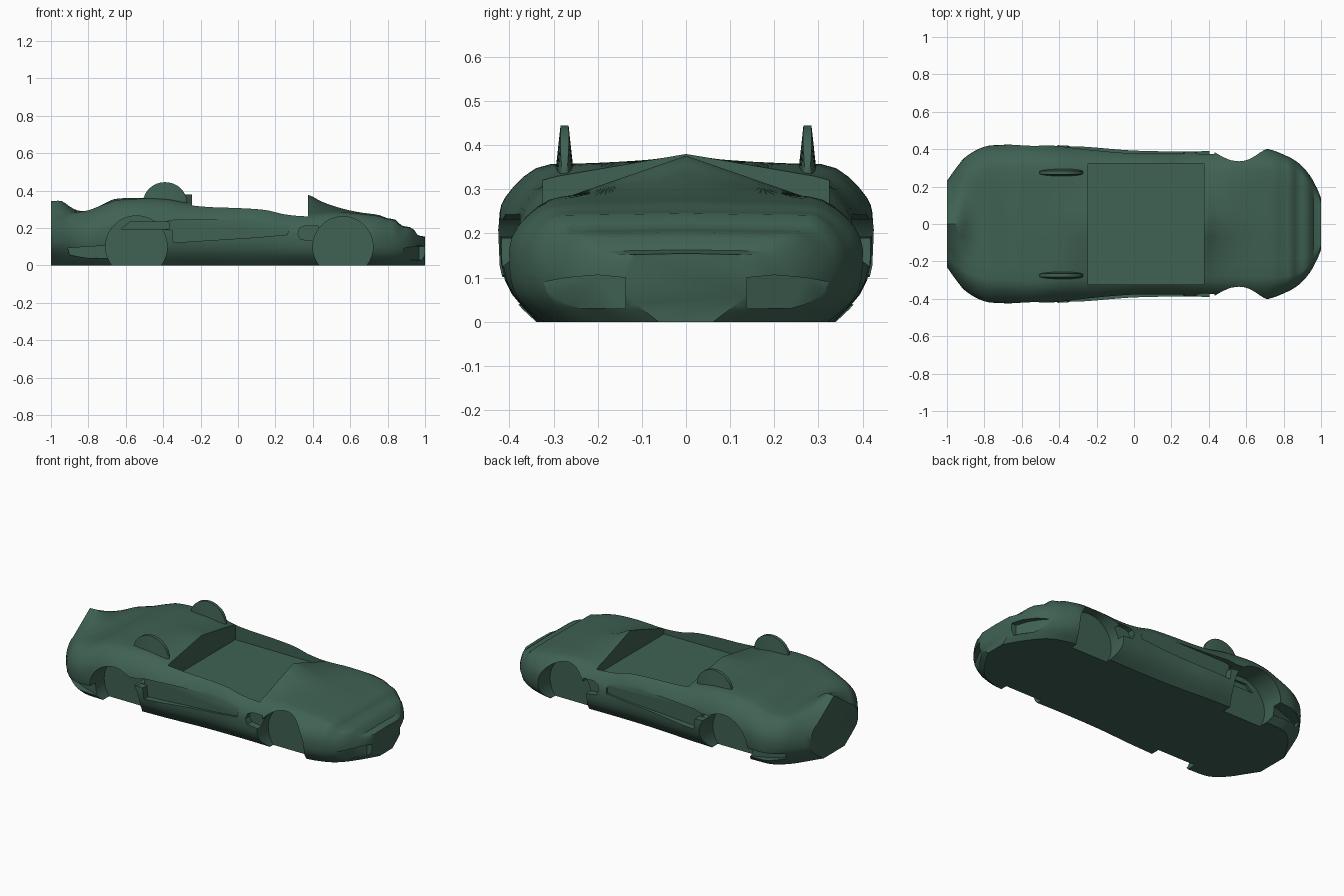
import bpy, bmesh, math

if "Cube" in bpy.data.objects:
    bpy.data.objects.remove(bpy.data.objects["Cube"])

green = bpy.data.materials.new("dark green")
green.diffuse_color = (0.05, 0.12, 0.086, 1)
green.use_nodes = True
green.node_tree.nodes["Principled BSDF"].inputs["Base Color"].default_value = green.diffuse_color


def make_object(name, verts, faces):
    me = bpy.data.meshes.new(name)
    bm = bmesh.new()
    vs = [bm.verts.new(v) for v in verts]
    for f in faces:
        bm.faces.new([vs[i] for i in f])
    bmesh.ops.recalc_face_normals(bm, faces=bm.faces)
    bm.to_mesh(me)
    bm.free()
    ob = bpy.data.objects.new(name, me)
    bpy.context.collection.objects.link(ob)
    me.materials.append(green)
    return ob


def loft(rings, start=0):
    """Faces joining equal closed rings, with both ends capped."""
    n, m = len(rings[0]), len(rings)
    faces = []
    for i in range(m - 1):
        for j in range(n):
            a, b = start + i * n + j, start + i * n + (j + 1) % n
            faces.append((a, b, b + n, a + n))
    last = start + (m - 1) * n
    return faces + [range(start, start + n), range(last, last + n)]


def curve(keys, x):
    """Smooth interpolation through (x, value) keys."""
    n = len(keys)
    i = max(j for j in range(n - 1) if j == 0 or keys[j][0] <= x)

    def slope(j):
        a, b = keys[max(j - 1, 0)], keys[min(j + 1, n - 1)]
        return (b[1] - a[1]) / (b[0] - a[0])
    (x0, v0), (x1, v1) = keys[i], keys[i + 1]
    h = x1 - x0
    t = (x - x0) / h
    return ((2*t**3 - 3*t*t + 1) * v0 + (t**3 - 2*t*t + t) * h * slope(i)
            + (3*t*t - 2*t**3) * v1 + (t**3 - t*t) * h * slope(i + 1))


def prism_pair(name, outline, inner, outer):
    """Closed prisms on both sides; inner/outer map an outline point to 3D."""
    verts, faces = [], []
    for s in (1, -1):
        rings = [[f(*p) for p in outline] for f in (inner, outer)]
        faces += loft(rings, len(verts))
        verts += [(x, s * y, z) for r in rings for x, y, z in r]
    return make_object(name, verts, faces)


# Body: half width, centre height and shoulder height along the length
WIDTH = [(-1, .23), (-.95, .30), (-.9, .358), (-.8, .412), (-.7, .422), (-.55, .434), (-.4, .42),
         (-.25, .412), (0, .392), (.3, .387), (.56, .395), (.7, .402), (.8, .37), (.88, .325),
         (.94, .26), (.98, .19), (1, .14)]
TOP = [(-1, .345), (-.94, .343), (-.9, .315), (-.86, .295), (-.8, .292), (-.72, .328), (-.66, .355),
       (-.5, .362), (-.25, .38), (.37, .377), (.45, .34), (.55, .306), (.65, .284), (.75, .27),
       (.8, .252), (.845, .243), (.87, .215), (.905, .207), (.935, .197), (.96, .163), (1, .155)]
SHOULDER = [(-1, .23), (-.9, .275), (-.8, .295), (-.72, .325), (-.64, .35), (-.4, .355), (-.25, .33),
            (-.15, .325), (0, .326), (.15, .317), (.25, .293), (.37, .281), (.56, .283), (.75, .264),
            (.8, .248), (.845, .239), (.87, .211), (.905, .203), (.935, .193), (.96, .16), (1, .152)]
SIDE = [(.80, 0), (.875, .03), (.94, .062), (.98, .095), (1, .135), (1.003, .175), (1, .215),
        (.98, .25), (.945, .28), (.90, .305), (.85, .327), (.785, .346), (.71, .355)]

rings = []
stations = 100
for i in range(stations + 1):
    x = -1 + 2 * i / stations
    w, t, s = (curve(k, x) for k in (WIDTH, TOP, SHOULDER))
    # Lower edge tucks inwards at the nose and tail, upper nose gets squarer
    tuck = .45 * max(0, (abs(x) - .8) / .2) ** 2
    square = .4 * min(1, max(0, (x - .72) / .18))
    half = []
    for u, v in SIDE:
        if v > .2:
            u += (1 - u) * square
        half.append((u * w * (1 - tuck * max(0, 1 - v / .15)), v * s / .355))
    edge = half[-1][0]
    half += [(edge * (1 - f), s + (t - s) * f) for f in (.25, .5, .75)]
    ring = half + [(0, t)] + [(-y, z) for y, z in reversed(half)]
    rings.append([(x, y, z) for y, z in ring])
body = make_object("car_body", [v for r in rings for v in r], loft(rings))


# Wheel arch cutters
def circle(cx, cz, r, k=48):
    return [(cx + r * math.cos(2 * math.pi * i / k), cz + r * math.sin(2 * math.pi * i / k))
            for i in range(k)]


def flat(y):
    return lambda x, z: (x, y, z)


out = flat(.6)
cutters = [
    prism_pair("rear_arch_cutter", circle(-.543, .1, .165), flat(.28), out),
    prism_pair("front_arch_cutter", circle(.561, .1, .161), flat(.28), out),
    # Long side scoop and the ducts beside the arches
    prism_pair("side_scoop_cutter", [(-.39, .232), (-.34, .243), (.1, .244), (.22, .231), (.27, .208),
                                     (.265, .165), (.1, .15), (-.345, .122), (-.352, .19), (-.39, .192)],
               flat(.376), out),
    prism_pair("rear_duct_cutter", [(-.625, .194), (-.37, .194), (-.37, .232), (-.575, .234)],
               flat(.265), out),
    prism_pair("front_duct_cutter", [(.32, .17), (.335, .14), (.43, .128), (.43, .212), (.36, .212), (.33, .2)],
               flat(.345), out),
    # Rear side slots
    prism_pair("rear_slot_cutter", [(-.91, .093), (-.8, .1), (-.68, .107), (-.68, .036), (-.8, .04), (-.9, .055)],
               lambda x, z: (x, .365 + (x + .7) * .3, z), out),
    # Nose lamp recesses
    prism_pair("lamp_cutter", [(.137, .1), (.2, .106), (.27, .1), (.323, .09), (.31, .055), (.29, .037), (.24, .03), (.137, .03)],
               lambda y, z: (.965 - (y - .14) * .47, y, z), lambda y, z: (1.2, y, z)),
]

# Open cockpit cutter
bpy.ops.mesh.primitive_cube_add(size=1, location=(.065, 0, .43))
cockpit = bpy.context.object
cockpit.name = "cockpit_cutter"
cockpit.scale = (.62, .648, .4)
cockpit.data.materials.append(green)
cutters.append(cockpit)

bpy.context.view_layer.update()
bpy.context.view_layer.objects.active = body
for c in cutters:
    c.hide_render = True
    m = body.modifiers.new(c.name, 'BOOLEAN')
    m.operation = 'DIFFERENCE'
    m.solver = 'EXACT'
    m.object = c
    bpy.ops.object.modifier_apply(modifier=m.name)
for c in cutters:
    bpy.data.objects.remove(c, do_unlink=True)

# Rounded headrest fins: lens-shaped in plan, thinner towards the top
verts, faces = [], []
for side in (-.275, .275):
    rings = []
    for i in range(25):
        a = math.pi * i / 24
        x, top = -.39 - .118 * math.cos(a), .333 + .112 * math.sin(a)
        lens = .2 + .8 * math.sin(a)
        b, t = .025 * lens, (.025 - (top - .3) * .11) * lens
        rings.append([(x, side - b, .3), (x, side + b, .3), (x, side + t, top), (x, side - t, top)])
    faces += loft(rings, len(verts))
    verts += [v for r in rings for v in r]
fins = make_object("headrest_fins", verts, faces)

for ob in (body, fins):
    bpy.ops.object.select_all(action='DESELECT')
    ob.select_set(True)
    bpy.context.view_layer.objects.active = ob
    bpy.ops.object.shade_smooth_by_angle(angle=math.radians(35))
